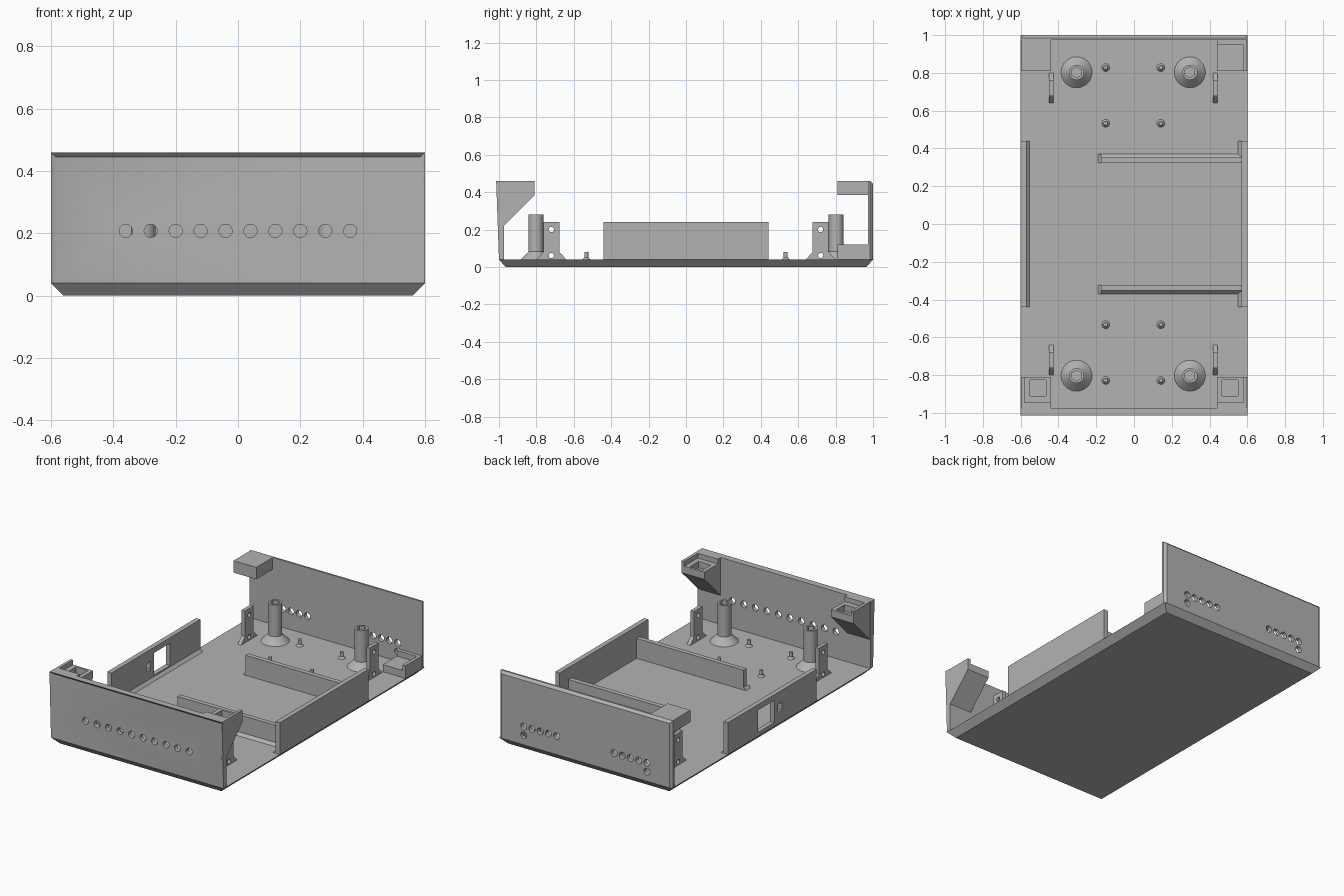
import bpy, bmesh, math
from mathutils import Vector, Matrix

cube = bpy.data.objects.get("Cube")
if cube:
    bpy.data.objects.remove(cube, do_unlink=True)

GREY = (0.45, 0.45, 0.45, 1)
mat = bpy.data.materials.new("plain grey")
mat.use_nodes = True
mat.diffuse_color = GREY
mat.node_tree.nodes["Principled BSDF"].inputs["Base Color"].default_value = GREY

FLOOR, TOP, T = 0.04, 0.46, 0.027


def finish(name, bm):
    bmesh.ops.recalc_face_normals(bm, faces=bm.faces)
    me = bpy.data.meshes.new(name)
    bm.to_mesh(me)
    bm.free()
    ob = bpy.data.objects.new(name, me)
    bpy.context.collection.objects.link(ob)
    me.materials.append(mat)
    return ob


def add_box(bm, x, y, z):
    size = [b - a for a, b in (x, y, z)]
    mid = [(a + b) / 2 for a, b in (x, y, z)]
    m = Matrix.Translation(mid) @ Matrix.Diagonal((*size, 1))
    return bmesh.ops.create_cube(bm, size=1, matrix=m)["verts"]


def add_cyl(bm, centre, r, depth, axis="Z", sides=24):
    rot = {"X": Matrix.Rotation(math.pi / 2, 4, "Y"),
           "Y": Matrix.Rotation(math.pi / 2, 4, "X"), "Z": Matrix()}[axis]
    bmesh.ops.create_cone(bm, cap_ends=True, segments=sides, radius1=r, radius2=r,
                          depth=depth, matrix=Matrix.Translation(centre) @ rot)


def prism(name, pts, axis, lo, hi):
    """Extrude a closed outline: (y, z) along x, or (x, z) along y."""
    bm = bmesh.new()
    place = (lambda a, b: (lo, a, b)) if axis == "X" else (lambda a, b: (a, lo, b))
    face = bm.faces.new([bm.verts.new(place(a, b)) for a, b in pts])
    new = bmesh.ops.extrude_face_region(bm, geom=[face])["geom"]
    step = Vector((hi - lo, 0, 0)) if axis == "X" else Vector((0, hi - lo, 0))
    bmesh.ops.translate(bm, vec=step, verts=[v for v in new if isinstance(v, bmesh.types.BMVert)])
    return finish(name, bm)


def lathe(name, profile, x, y, sides=32):
    bm = bmesh.new()
    verts = [bm.verts.new((r, 0, z)) for r, z in profile]
    edges = [bm.edges.new(p) for p in zip(verts, verts[1:])]
    bmesh.ops.spin(bm, geom=verts + edges, cent=(0, 0, 0), axis=(0, 0, 1),
                   angle=math.tau, steps=sides)
    bmesh.ops.remove_doubles(bm, verts=bm.verts, dist=0.0005)
    bmesh.ops.translate(bm, vec=(x, y, 0), verts=bm.verts)
    return finish(name, bm)


def cut(ob, bm):
    cutter = finish("cutter", bm)
    mod = ob.modifiers.new("cut", "BOOLEAN")
    mod.operation, mod.solver, mod.object = "DIFFERENCE", "EXACT", cutter
    bpy.context.view_layer.objects.active = ob
    bpy.ops.object.modifier_apply(modifier=mod.name)
    bpy.data.objects.remove(cutter, do_unlink=True)


# Base plate with chamfered underside
bm = bmesh.new()
for v in add_box(bm, (-0.6, 0.6), (-1, 1), (0, FLOOR)):
    if v.co.z < 0.01:
        v.co.x *= 0.56 / 0.6
        v.co.y *= 0.965
finish("base_plate", bm)


# End walls with outer edges chamfered, and their vent holes
def end_wall(name, s, holes):
    bm = bmesh.new()
    add_box(bm, (-0.6, 0.6), (-1, 1), (FLOOR, TOP))
    for v in bm.verts:
        v.co.y = s * (1 if v.co.y > 0 else 1 - T)
    inner = [f for f in bm.faces if abs(f.calc_center_median().y) > 0.999]
    edges = [e for e in inner[0].edges if max(v.co.z for v in e.verts) > 0.1]
    bmesh.ops.bevel(bm, geom=edges, offset=0.015, segments=1, affect="EDGES")
    ob = finish(name, bm)
    bm = bmesh.new()
    for x, z in holes:
        add_cyl(bm, (x, s, z), 0.021, 0.2, "Y")
    cut(ob, bm)


end_wall("front_wall", -1, [(-0.36 + 0.08 * i, 0.208) for i in range(10)])
back_holes = []
for s in (-1, 1):
    back_holes += [(s * (0.2 + 0.057 * i), 0.155) for i in range(5)] + [(s * 0.428, 0.1)]
end_wall("back_wall", 1, back_holes)

# Front corner brackets: sloped underside, recessed top, square pocket
for side, s in (("left", 1), ("right", -1)):
    ob = prism(f"front_{side}_bracket",
               [(-0.98, 0.215), (-0.98, TOP), (-0.81, TOP), (-0.81, 0.385)],
               "X", s * 0.44, s * 0.598)
    bm = bmesh.new()
    add_box(bm, sorted((s * 0.4, s * 0.58)), (-0.945, -0.7), (0.43, 0.6))
    cut(ob, bm)
    bm = bmesh.new()
    add_box(bm, sorted((s * 0.465, s * 0.55)), (-0.91, -0.825), (0.39, 0.6))
    cut(ob, bm)

# Back corners: solid block high on the right, recessed block low on the left
bm = bmesh.new()
add_box(bm, (-0.598, -0.44), (0.81, 0.98), (0.385, TOP))
finish("back_right_block", bm)
bm = bmesh.new()
add_box(bm, (0.44, 0.598), (0.81, 0.98), (FLOOR, 0.12))
low = finish("back_left_block", bm)
bm = bmesh.new()
add_box(bm, (0.4, 0.578), (0.7, 0.95), (0.085, 0.3))
cut(low, bm)

# Side walls; the right one has a window and a small slot
W = 0.24
foot = [(-0.6, FLOOR), (-0.6, W), (-0.57, W), (-0.57, FLOOR + 0.017), (-0.553, FLOOR)]
wall = prism("right_side_wall", foot, "Y", -0.44, 0.44)
bm = bmesh.new()
add_box(bm, (-0.7, -0.5), (-0.02, 0.14), (0.065, 0.205))
add_box(bm, (-0.7, -0.5), (-0.095, -0.055), (0.115, 0.165))
cut(wall, bm)
bm = bmesh.new()
add_box(bm, (0.57, 0.6), (-0.44, 0.44), (FLOOR, W))
finish("left_side_wall", bm)

# Dividers with a wedge foot on the outer side and free end
D = 0.165
for name, s in (("back", 1), ("front", -1)):
    prism(f"{name}_divider",
          [(s * 0.323, FLOOR), (s * 0.323, D), (s * 0.353, D),
           (s * 0.353, FLOOR + 0.017), (s * 0.37, FLOOR)], "X", -0.175, 0.572)
    prism(f"{name}_divider_foot",
          [(-0.175, FLOOR), (-0.175, FLOOR + 0.017), (-0.19, FLOOR)],
          "Y", s * 0.323, s * 0.37)
    prism(f"left_wall_{name}_foot",
          [(0.57, FLOOR), (0.57, FLOOR + 0.017), (0.55, FLOOR)],
          "Y", s * 0.353, s * 0.44)

for end, sy in (("back", 1), ("front", -1)):
    for side, sx in (("left", 1), ("right", -1)):
        # Upright mounting tab with flared foot and two holes
        y = sy * 0.72
        half = [(0.08, FLOOR), (0.043, 0.08), (0.043, W)]
        outline = [(y + a, z) for a, z in half] + [(y - a, z) for a, z in reversed(half)]
        x = 0.43 if sx > 0 else -0.438
        tab = prism(f"{end}_{side}_tab", outline, "X", x - 0.012, x + 0.012)
        bm = bmesh.new()
        for z in (0.2, 0.062):
            add_cyl(bm, (x, y, z), 0.014, 0.1, "X", 16)
        cut(tab, bm)
        # Screw post with conical foot and hexagonal socket
        post = lathe(f"{end}_{side}_post",
                     [(0, FLOOR), (0.082, FLOOR), (0.04, 0.082), (0.04, 0.28), (0, 0.28)],
                     sx * 0.3 - 0.004, sy * 0.803)
        bm = bmesh.new()
        add_cyl(bm, (sx * 0.3 - 0.004, sy * 0.803, 0.28), 0.029, 0.1, "Z", 6)
        cut(post, bm)
        # Small locating pins
        for row, py in (("outer", 0.828), ("inner", 0.533)):
            lathe(f"{end}_{side}_{row}_pin",
                  [(0, FLOOR), (0.021, FLOOR), (0.011, 0.052), (0.011, 0.08), (0, 0.08)],
                  sx * 0.146 - 0.004, sy * py, 16)

# Smooth round surfaces, keep hard edges
bpy.ops.object.select_all(action="DESELECT")
for ob in bpy.context.scene.objects:
    if ob.type == "MESH" and mat.name in ob.data.materials:
        ob.select_set(True)
        bpy.context.view_layer.objects.active = ob
bpy.ops.object.shade_smooth_by_angle(angle=math.radians(30))
